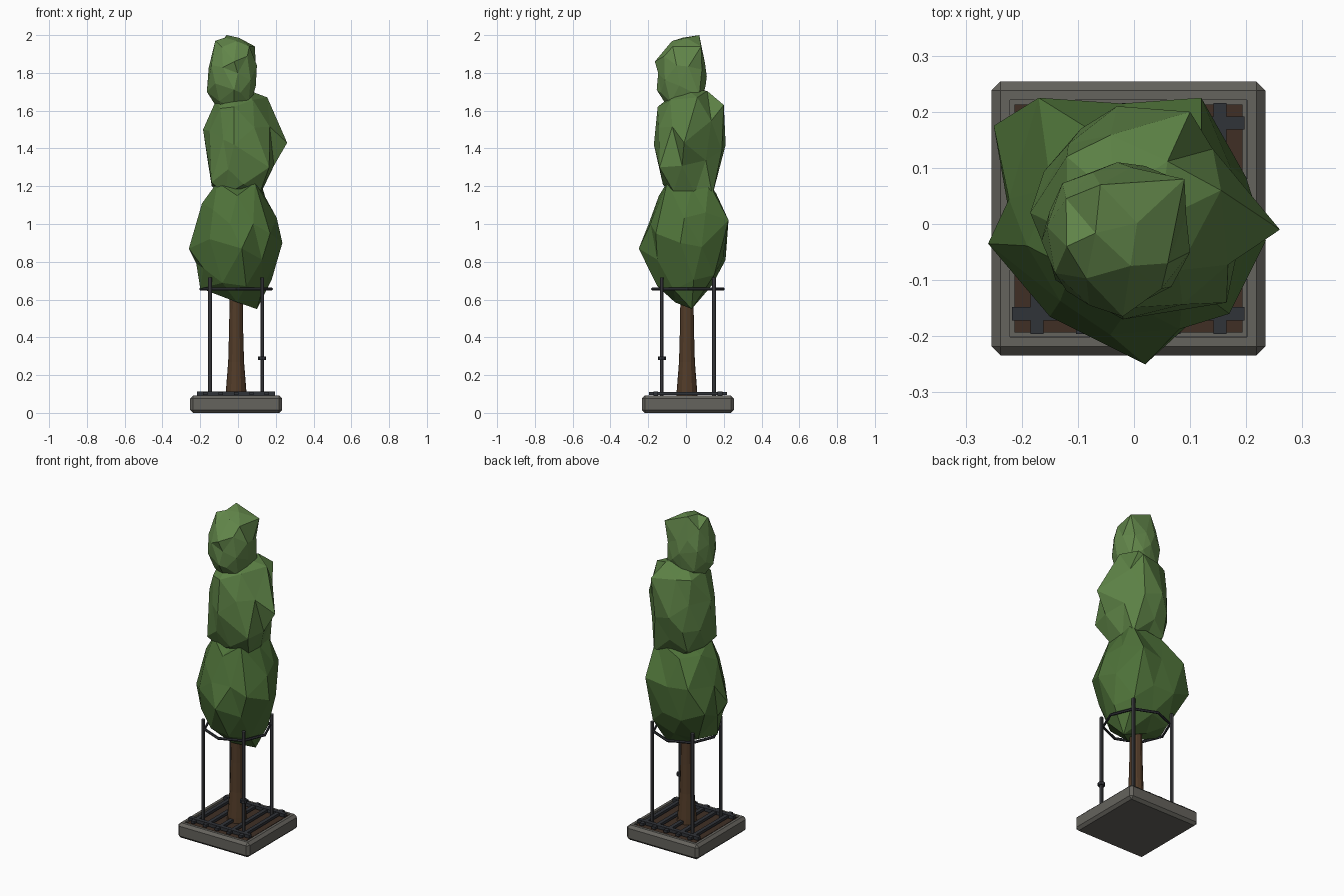
import bpy, bmesh, random
from math import pi, cos, sin, exp
from mathutils import Vector, Matrix

if "Cube" in bpy.data.objects:
    bpy.data.objects.remove(bpy.data.objects["Cube"])

CX, CY = -0.01, 0.01


def mat(name, r, g, b):
    m = bpy.data.materials.new(name)
    m.diffuse_color = (r, g, b, 1)
    m.use_nodes = True
    m.node_tree.nodes["Principled BSDF"].inputs["Base Color"].default_value = m.diffuse_color
    return m


STONE = mat("stone", 0.13, 0.125, 0.11)
SOIL = mat("soil", 0.05, 0.028, 0.018)
IRON = mat("iron", 0.03, 0.033, 0.04)
POST = mat("post_iron", 0.06, 0.062, 0.07)
BARK = mat("bark", 0.085, 0.045, 0.022)
LEAF_LOW = mat("leaf_low", 0.075, 0.165, 0.04)
LEAF_MID = mat("leaf_mid", 0.105, 0.215, 0.058)
LEAF_TOP = mat("leaf_top", 0.125, 0.245, 0.07)


def finish(name, bm, material):
    bmesh.ops.recalc_face_normals(bm, faces=bm.faces)
    me = bpy.data.meshes.new(name)
    bm.to_mesh(me)
    bm.free()
    me.materials.append(material)
    ob = bpy.data.objects.new(name, me)
    bpy.context.collection.objects.link(ob)
    return ob


def box(name, center, size, material):
    bm = bmesh.new()
    bmesh.ops.create_cube(bm, size=1, matrix=Matrix.Translation(center) @ Matrix.Diagonal((*size, 1)))
    return finish(name, bm, material)


def lathe(name, x, y, profile, sides, material):
    bm = bmesh.new()
    rings = [[bm.verts.new((x + r * cos(2 * pi * i / sides), y + r * sin(2 * pi * i / sides), z))
              for i in range(sides)] for r, z in profile]
    for a, b in zip(rings, rings[1:]):
        for i in range(sides):
            j = (i + 1) % sides
            bm.faces.new((a[i], a[j], b[j], b[i]))
    bm.faces.new(rings[0])
    bm.faces.new(rings[-1])
    return finish(name, bm, material)


# Chamfered stone base with a flat rim around a shallow square recess
bm = bmesh.new()
bmesh.ops.create_cube(bm, size=1, matrix=Matrix.Translation((CX, CY, 0.046)) @ Matrix.Diagonal((0.488, 0.488, 0.092, 1)))
bmesh.ops.bevel(bm, geom=bm.edges[:], offset=0.016, segments=1, affect='EDGES')
top = max(bm.faces, key=lambda f: f.calc_center_median().z)
bmesh.ops.inset_region(bm, faces=[top], thickness=0.024)
bmesh.ops.inset_region(bm, faces=[top], thickness=0.0005)
bmesh.ops.translate(bm, verts=top.verts[:], vec=(0, 0, -0.015))
finish("stone_base", bm, STONE)
box("soil", (CX, CY, 0.077), (0.406, 0.406, 0.02), SOIL)

# Iron grate: five slats over two cross bars
for i in range(5):
    box("grate_slat", (CX + (i - 2) * 0.0815, CY, 0.102), (0.023, 0.412, 0.016), IRON)
for s in (-1, 1):
    box("grate_cross_bar", (CX, CY + s * 0.17, 0.102), (0.414, 0.024, 0.02), IRON)

# Flared trunk
lathe("trunk", CX, 0.005, [(0.056, 0.08), (0.054, 0.12), (0.042, 0.27), (0.037, 0.45), (0.032, 0.8)], 12, BARK)

# Four guard posts, one carrying a clamp
for sx in (-1, 1):
    for sy in (-1, 1):
        lathe("guard_post", CX + sx * 0.138, CY + sy * 0.138, [(0.01, 0.09), (0.01, 0.718)], 8, POST)
lathe("post_clamp", CX + 0.138, CY - 0.138, [(0.021, 0.28), (0.021, 0.298)], 8, IRON)

# Octagonal guard ring
bm = bmesh.new()
sections = []
for i in range(8):
    a = i * pi / 4
    sections.append([bm.verts.new((CX + (0.187 + 0.008 * cos(t)) * cos(a),
                                   CY + (0.187 + 0.008 * cos(t)) * sin(a), 0.656 + 0.008 * sin(t)))
                     for t in (k * pi / 3 for k in range(6))])
for i in range(8):
    a, b = sections[i], sections[(i + 1) % 8]
    for k in range(6):
        bm.faces.new((a[k], a[(k + 1) % 6], b[(k + 1) % 6], b[k]))
finish("guard_ring", bm, IRON)


# Faceted foliage: rough ellipsoids swelling smoothly towards prominent corners
def foliage(name, center, radii, corners, seed, material):
    rnd = random.Random(seed)
    c, r = Vector(center), Vector(radii)
    bm = bmesh.new()
    bmesh.ops.create_icosphere(bm, subdivisions=2, radius=1,
                               matrix=Matrix.Rotation(seed * 0.7, 4, 'Z') @ Matrix.Rotation(0.3, 4, 'X'))
    free = list(bm.verts)
    pulls = []
    for p in corners:
        d = Vector([(p[k] - c[k]) / r[k] for k in range(3)])
        v = max(free, key=lambda u: u.co.normalized().dot(d.normalized()))
        free.remove(v)
        pulls.append((d.normalized(), d.length))
        v.co = p
    for v in free:
        d = v.co.normalized()
        total, weight = 0.97 * sum(abs(q) ** 2.6 for q in d) ** (-1 / 2.6) * 0.6, 0.6
        for e, length in pulls:
            w = exp(-(d - e).length_squared / 0.18)
            total += w * length * 0.97
            weight += w
        s = total / weight * rnd.uniform(0.92, 1.0)
        v.co = c + Vector([d[k] * s * r[k] for k in range(3)])
    finish(name, bm, material)


foliage("lower_foliage", (-0.01, 0.0, 0.91), (0.22, 0.205, 0.33), [
    (-0.26, -0.035, 0.87), (0.02, -0.25, 0.87), (-0.25, 0.175, 0.87), (-0.17, 0.225, 1.02),
    (0.12, 0.225, 1.02), (0.235, -0.03, 0.90), (0.10, 0.03, 0.55), (-0.2, -0.02, 0.66),
    (0.17, -0.16, 0.95), (-0.15, -0.165, 0.92), (0.12, 0.12, 1.22), (-0.11, -0.08, 1.22),
    (0.09, -0.1, 1.22)], 1, LEAF_LOW)
foliage("middle_foliage", (-0.005, 0.015, 1.42), (0.17, 0.18, 0.31), [
    (0.26, -0.01, 1.43), (-0.185, 0.02, 1.5), (-0.03, 0.21, 1.42), (0.10, 0.2, 1.63),
    (0.155, 0.06, 1.67), (0.165, -0.14, 1.3), (-0.02, -0.17, 1.42), (-0.14, -0.10, 1.22),
    (-0.02, -0.15, 1.62), (0.12, 0.14, 1.15), (-0.12, 0.12, 1.64), (-0.1, 0.13, 1.2)], 2, LEAF_MID)
foliage("upper_foliage", (-0.03, -0.02, 1.78), (0.13, 0.135, 0.20), [
    (-0.06, 0.07, 2.0), (0.09, 0.08, 1.94), (-0.165, -0.03, 1.70), (-0.12, -0.04, 1.97),
    (0.10, -0.05, 1.84), (-0.02, -0.165, 1.86), (-0.03, 0.11, 1.78), (0.06, -0.07, 1.94),
    (0.08, 0.07, 1.68), (-0.02, -0.155, 1.71), (-0.08, -0.05, 1.6)], 3, LEAF_TOP)
